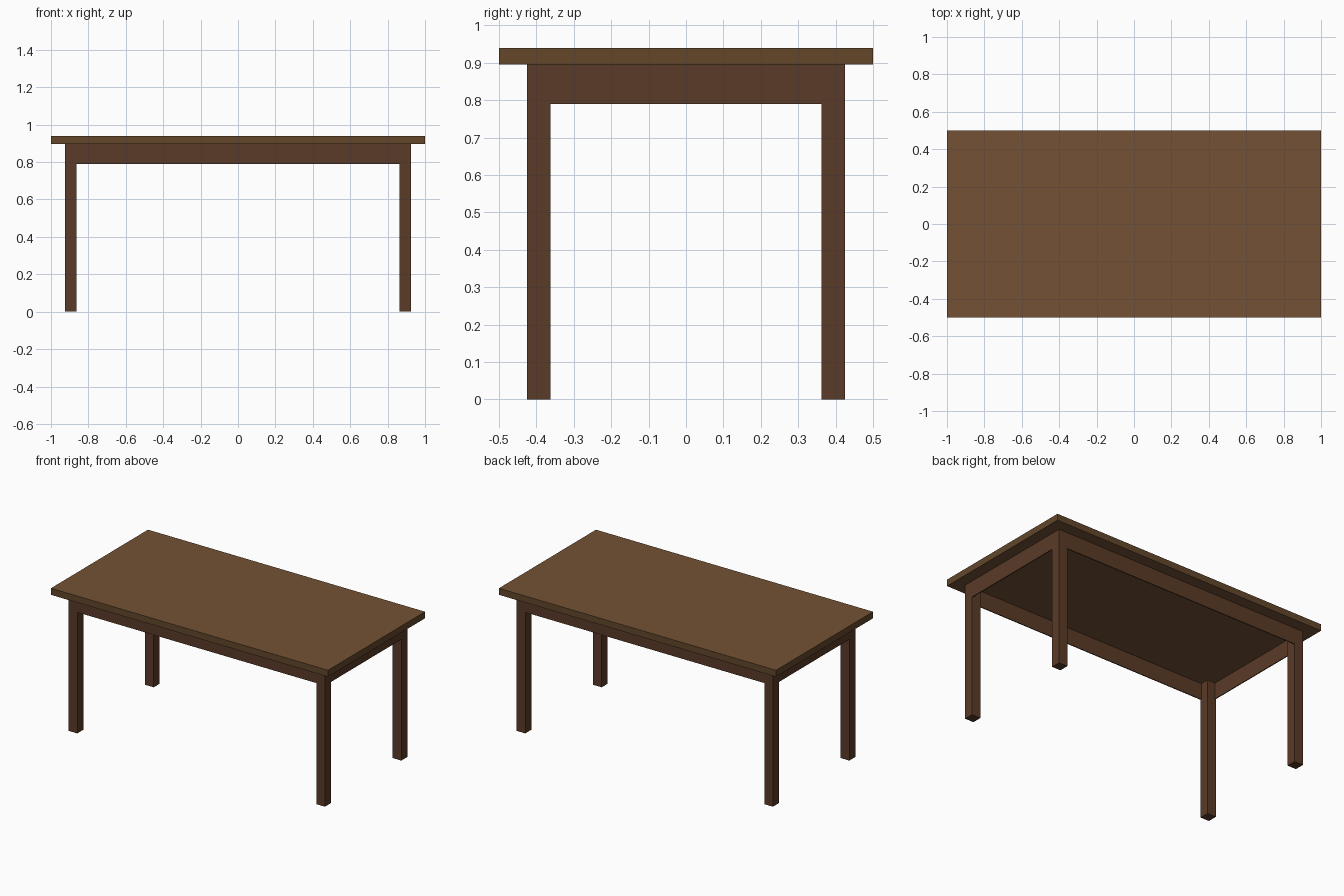
import bpy

if "Cube" in bpy.data.objects:
    bpy.data.objects.remove(bpy.data.objects["Cube"])


def material(name, rgb):
    m = bpy.data.materials.new(name)
    m.diffuse_color = (*rgb, 1)
    m.use_nodes = True
    m.node_tree.nodes["Principled BSDF"].inputs["Base Color"].default_value = m.diffuse_color
    return m


top_wood = material("top_wood", (0.175, 0.082, 0.035))
edge_wood = material("edge_wood", (0.125, 0.062, 0.023))
leg_wood = material("leg_wood", (0.1, 0.043, 0.02))


def box(name, x, y, z, mat):
    """Box from (min, max) ranges on each axis."""
    bpy.ops.mesh.primitive_cube_add(
        size=1, location=[(a + b) / 2 for a, b in (x, y, z)])
    ob = bpy.context.object
    ob.name = name
    ob.scale = [b - a for a, b in (x, y, z)]
    bpy.ops.object.transform_apply(location=False, rotation=False, scale=True)
    ob.data.materials.append(mat)
    return ob


def span(sign, inner, outer):
    return tuple(sorted((sign * inner, sign * outer)))


TOP, UNDER, APRON = 0.939, 0.896, 0.79
LX, LY, LEG, THIN = 0.925, 0.425, 0.0625, 0.006

# Tabletop, with a slightly different edge colour
table = box("tabletop", (-1, 1), (-0.5, 0.5), (UNDER, TOP), top_wood)
table.data.materials.append(edge_wood)
for face in table.data.polygons:
    if abs(face.normal.z) < 0.5:
        face.material_index = 1

# Four square legs at the corners
for sx, side in ((-1, "left"), (1, "right")):
    for sy, end in ((-1, "front"), (1, "back")):
        box(f"{end}_{side}_leg", span(sx, LX - LEG, LX),
            span(sy, LY - LEG, LY), (0, UNDER), leg_wood)

# Thin apron boards between the legs, flush with their outer faces
for s, long_name, short_name in ((-1, "front", "left"), (1, "back", "right")):
    box(f"{long_name}_apron", (LEG - LX, LX - LEG), span(s, LY - THIN, LY),
        (APRON, UNDER), leg_wood)
    box(f"{short_name}_apron", span(s, LX - THIN, LX), (LEG - LY, LY - LEG),
        (APRON, UNDER), leg_wood)
